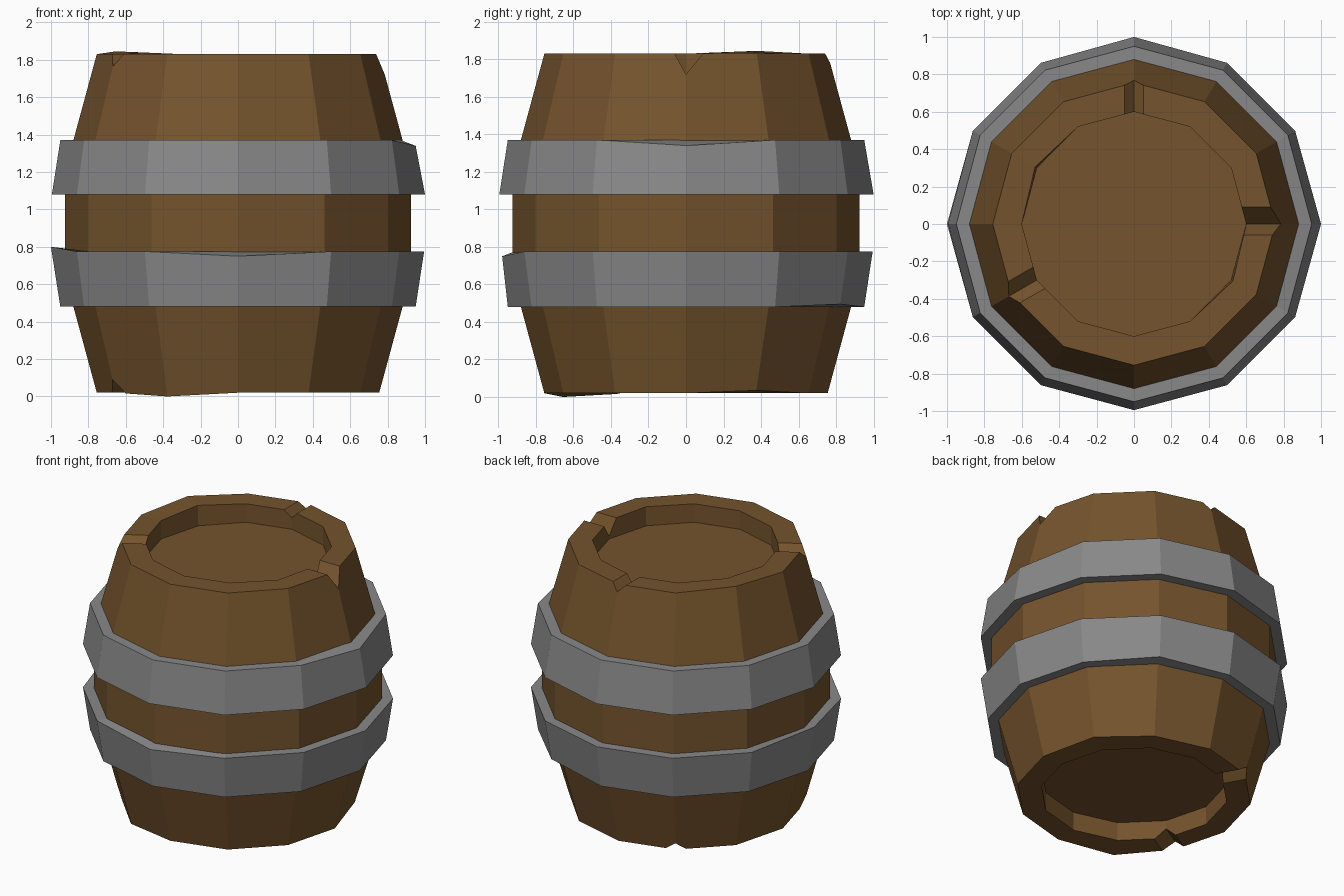
import bpy, bmesh, math
from mathutils import Matrix

if "Cube" in bpy.data.objects:
    bpy.data.objects.remove(bpy.data.objects["Cube"])

SIDES = 12


def material(name, rgb):
    m = bpy.data.materials.new(name)
    m.diffuse_color = (*rgb, 1)
    m.use_nodes = True
    m.node_tree.nodes["Principled BSDF"].inputs["Base Color"].default_value = m.diffuse_color
    return m


def to_object(name, bm, mat=None):
    bmesh.ops.recalc_face_normals(bm, faces=bm.faces)
    me = bpy.data.meshes.new(name)
    bm.to_mesh(me)
    bm.free()
    ob = bpy.data.objects.new(name, me)
    bpy.context.collection.objects.link(ob)
    if mat:
        me.materials.append(mat)
    return ob


def lathe(name, profile, mat, closed=False, dents=()):
    """Spin (radius, z) points; dents are (ring, degrees, radius, z) overrides."""
    bm = bmesh.new()
    rings = []
    for i, point in enumerate(profile):
        ring = []
        for k in range(SIDES):
            r, z = point
            for di, deg, dr, dz in dents:
                if di == i and deg == k * 30:
                    r, z = dr, dz
            a = math.radians(k * 30)
            ring.append(bm.verts.new((r * math.cos(a), r * math.sin(a), z)))
        rings.append(ring)
    pairs = list(zip(rings, rings[1:]))
    if closed:
        pairs.append((rings[-1], rings[0]))
    else:
        bm.faces.new(rings[0])
        bm.faces.new(rings[-1])
    for lo, hi in pairs:
        for k in range(SIDES):
            n = (k + 1) % SIDES
            bm.faces.new((lo[k], lo[n], hi[n], hi[k]))
    return to_object(name, bm, mat)


def notch(body, deg, left, right, depth, rim_z, up):
    """Cut a radial V groove into a rim; up is 1 for the top, -1 for the bottom."""
    bm = bmesh.new()
    tri = ((0, -depth), (left * 2, depth), (-right * 2, depth))
    ends = [[bm.verts.new((x, y, rim_z + up * h)) for y, h in tri] for x in (0.5, 1.0)]
    bm.faces.new(ends[0])
    bm.faces.new(ends[1])
    for k in range(3):
        n = (k + 1) % 3
        bm.faces.new((ends[0][k], ends[0][n], ends[1][n], ends[1][k]))
    bm.transform(Matrix.Rotation(math.radians(deg), 4, 'Z'))
    cutter = to_object("notch_cutter", bm, body.data.materials[0])
    cutter.hide_render = True
    mod = body.modifiers.new("notch", 'BOOLEAN')
    mod.operation, mod.solver, mod.object = 'DIFFERENCE', 'EXACT', cutter
    bpy.context.view_layer.objects.active = body
    bpy.ops.object.modifier_apply(modifier=mod.name)
    bpy.data.objects.remove(cutter)


wood = material("wood", (0.178, 0.088, 0.026))
iron = material("iron", (0.25, 0.25, 0.25))

# Wooden body with recessed ends
body = lathe("barrel_body", [
    (0.60, 0.15), (0.60, 0.02), (0.755, 0.02), (0.88, 0.48), (0.925, 0.775),
    (0.925, 1.08), (0.88, 1.37), (0.755, 1.83), (0.60, 1.83), (0.60, 1.70)],
    wood, dents=[(2, 240, 0.755, 0.0), (2, 30, 0.75, 0.035),
                 (7, 150, 0.755, 1.845), (8, 150, 0.61, 1.84), (8, 330, 0.61, 1.83)])

# Chipped rim grooves
for deg, left, right, depth in ((0, 0.09, 0.06, 0.11), (90, 0.05, 0.05, 0.05), (210, 0.06, 0.07, 0.065)):
    notch(body, deg, left, right, depth, 1.83, 1)
for deg, left, right, depth in ((120, 0.065, 0.065, 0.05), (210, 0.07, 0.07, 0.07)):
    notch(body, deg, left, right, depth, 0.02, -1)

# Two dented metal hoops
lathe("lower_hoop", [(0.87, 0.48), (0.95, 0.48), (0.995, 0.775), (0.915, 0.775)], iron, True,
      [(2, 180, 1.0, 0.80), (2, 270, 0.98, 0.75), (1, 60, 0.95, 0.495)])
lathe("upper_hoop", [(0.915, 1.08), (0.995, 1.08), (0.95, 1.37), (0.87, 1.37)], iron, True,
      [(1, 0, 1.0, 1.08), (2, 0, 0.95, 1.34), (1, 90, 1.0, 1.08)])
